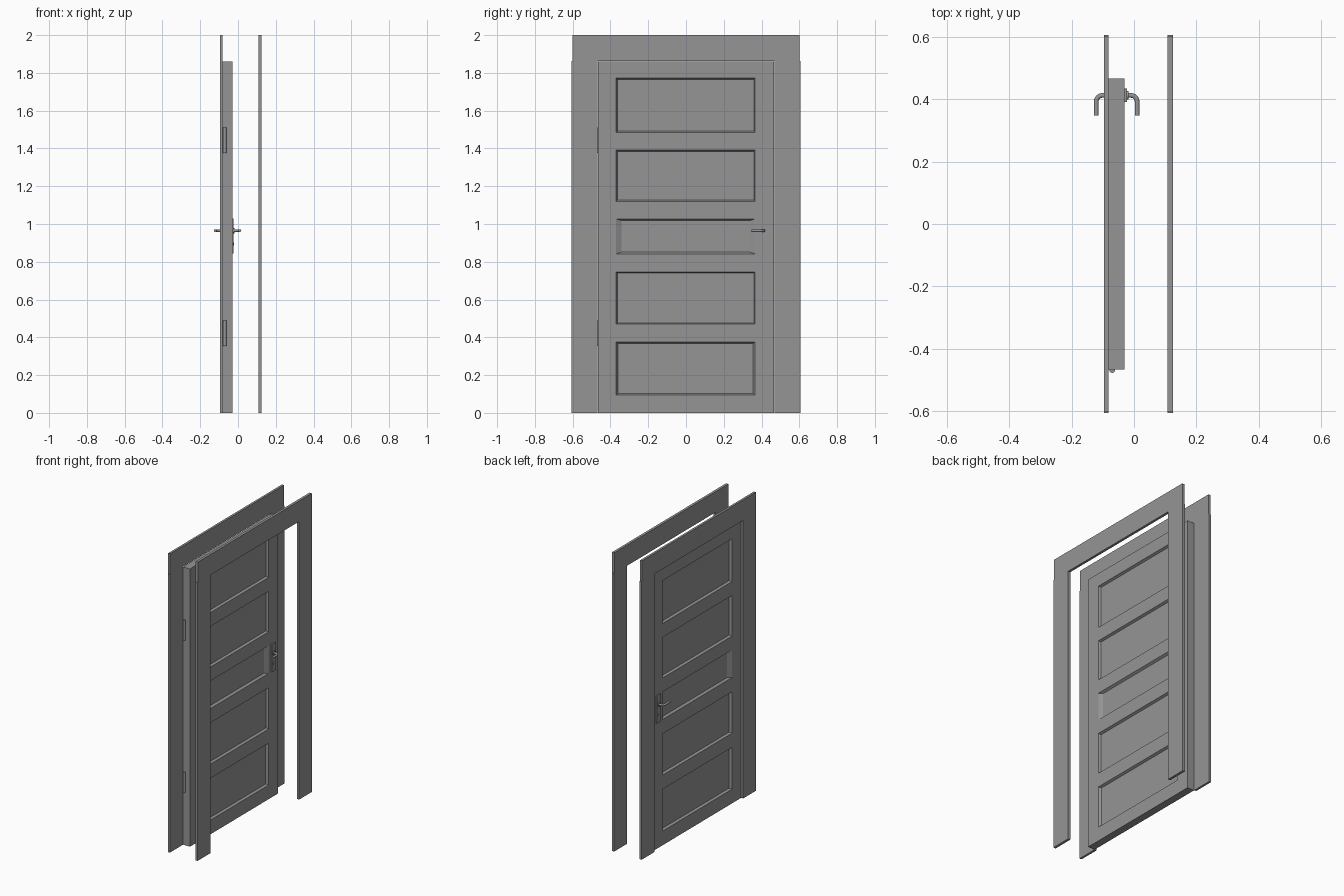
import bpy, bmesh, math
from mathutils import Vector, Matrix

if "Cube" in bpy.data.objects:
    bpy.data.objects.remove(bpy.data.objects["Cube"])

paint = bpy.data.materials.new("grey_paint")
paint.diffuse_color = (0.3, 0.3, 0.3, 1)
paint.use_nodes = True
paint.node_tree.nodes["Principled BSDF"].inputs["Base Color"].default_value = paint.diffuse_color


def finish(name, bm, smooth=False):
    bmesh.ops.recalc_face_normals(bm, faces=bm.faces)
    me = bpy.data.meshes.new(name)
    bm.to_mesh(me)
    bm.free()
    me.materials.append(paint)
    ob = bpy.data.objects.new(name, me)
    bpy.context.collection.objects.link(ob)
    if smooth:
        bpy.ops.object.select_all(action='DESELECT')
        ob.select_set(True)
        bpy.context.view_layer.objects.active = ob
        bpy.ops.object.shade_smooth_by_angle(angle=math.radians(40))
    return ob


def add_box(bm, x, y, z):
    size = Matrix.Diagonal((x[1] - x[0], y[1] - y[0], z[1] - z[0], 1))
    mid = Matrix.Translation((sum(x) / 2, sum(y) / 2, sum(z) / 2))
    bmesh.ops.create_cube(bm, size=1, matrix=mid @ size)


def add_rod(bm, a, b, r, seg=16):
    a, b = Vector(a), Vector(b)
    d = b - a
    m = Matrix.Translation((a + b) / 2) @ d.to_track_quat('Z', 'Y').to_matrix().to_4x4()
    bmesh.ops.create_cone(bm, cap_ends=True, segments=seg, radius1=r, radius2=r,
                          depth=d.length, matrix=m)


# Casings on both sides of the wall
for name, x in (("casing_door_side", (-0.096, -0.081)), ("casing_far_side", (0.108, 0.125))):
    bm = bmesh.new()
    for s in (-1, 1):
        add_box(bm, x, sorted((s * 0.468, s * 0.606)), (0, 1.862))
    add_box(bm, x, (-0.602, 0.602), (1.862, 2))
    finish(name, bm)

# Door leaf with five recessed panels on each face: (z0, z1, slope in y, slope in z)
X0, X1, W, H = -0.081, -0.03, 0.466, 1.86
PY = (-0.37, 0.366)
panels = [(0.095, 0.375, 0.010, 0.007), (0.47, 0.747, 0.007, 0.007),
          (0.842, 1.027, 0.028, 0.009), (1.12, 1.392, 0.007, 0.007),
          (1.485, 1.772, 0.007, 0.007)]
ys = [-W, *PY, W]
zs = [0] + [z for p in panels for z in p[:2]] + [H]
bm = bmesh.new()


def quad(*pts):
    bm.faces.new([bm.verts.new(p) for p in pts])


def rect(x, y0, y1, z0, z1):
    return [(x, y0, z0), (x, y1, z0), (x, y1, z1), (x, y0, z1)]


for x, inward in ((X0, 0.015), (X1, -0.015)):
    for i in range(3):
        for j in range(len(zs) - 1):
            outer = rect(x, ys[i], ys[i + 1], zs[j], zs[j + 1])
            if i == 1 and j % 2 == 1:
                _, _, sy, sz = panels[j // 2]
                inner = rect(x + inward, ys[1] + sy, ys[2] - sy, zs[j] + sz, zs[j + 1] - sz)
                quad(*inner)
                for k in range(4):
                    n = (k + 1) % 4
                    quad(outer[k], outer[n], inner[n], inner[k])
            else:
                quad(*outer)
for j in range(len(zs) - 1):
    for y in (-W, W):
        quad((X0, y, zs[j]), (X1, y, zs[j]), (X1, y, zs[j + 1]), (X0, y, zs[j + 1]))
for i in range(3):
    for z in (0, H):
        quad((X0, ys[i], z), (X1, ys[i], z), (X1, ys[i + 1], z), (X0, ys[i + 1], z))
bmesh.ops.remove_doubles(bm, verts=bm.verts, dist=1e-5)
finish("door_leaf", bm)

# Hinges on the front edge
for name, z in (("lower_hinge", (0.355, 0.49)), ("upper_hinge", (1.375, 1.51))):
    bm = bmesh.new()
    add_rod(bm, (-0.07, -0.468, z[0]), (-0.07, -0.468, z[1]), 0.009)
    finish(name, bm, True)

# Handles: plate, rose, bent lever and lock cylinder on each face
for name, x, s in (("inner", X1, 1), ("outer", X0, -1)):
    bm = bmesh.new()
    add_box(bm, sorted((x, x + s * 0.007)), (0.391, 0.434), (0.843, 1.028))
    finish(name + "_handle_plate", bm)

    bm = bmesh.new()
    add_rod(bm, (x, 0.412, 0.965), (x + s * 0.012, 0.412, 0.965), 0.014)
    add_rod(bm, (x, 0.412, 0.895), (x + s * 0.009, 0.412, 0.895), 0.008)
    finish(name + "_rose_and_lock", bm, True)

    # Lever swept along a quarter bend
    cx, cy, R = x + s * 0.020, 0.392, 0.020
    path = [(x, cy + R)]
    path += [(cx + s * R * math.sin(t), cy + R * math.cos(t))
             for t in (k * math.pi / 12 for k in range(7))]
    path += [(cx + s * R, 0.375), (cx + s * R, 0.347)]
    bm = bmesh.new()
    rings = []
    for k, p in enumerate(path):
        a, b = path[max(k - 1, 0)], path[min(k + 1, len(path) - 1)]
        t = Vector((b[0] - a[0], b[1] - a[1], 0)).normalized()
        side = Vector((-t.y, t.x, 0))
        rings.append([bm.verts.new(Vector((*p, 0.965)) + side * 0.0075 * math.cos(q)
                                   + Vector((0, 0, 0.007 * math.sin(q))))
                      for q in (n * math.tau / 12 for n in range(12))])
    for r0, r1 in zip(rings, rings[1:]):
        for n in range(12):
            bm.faces.new((r0[n], r0[(n + 1) % 12], r1[(n + 1) % 12], r1[n]))
    bm.faces.new(rings[0])
    bm.faces.new(rings[-1])
    finish(name + "_lever", bm, True)
